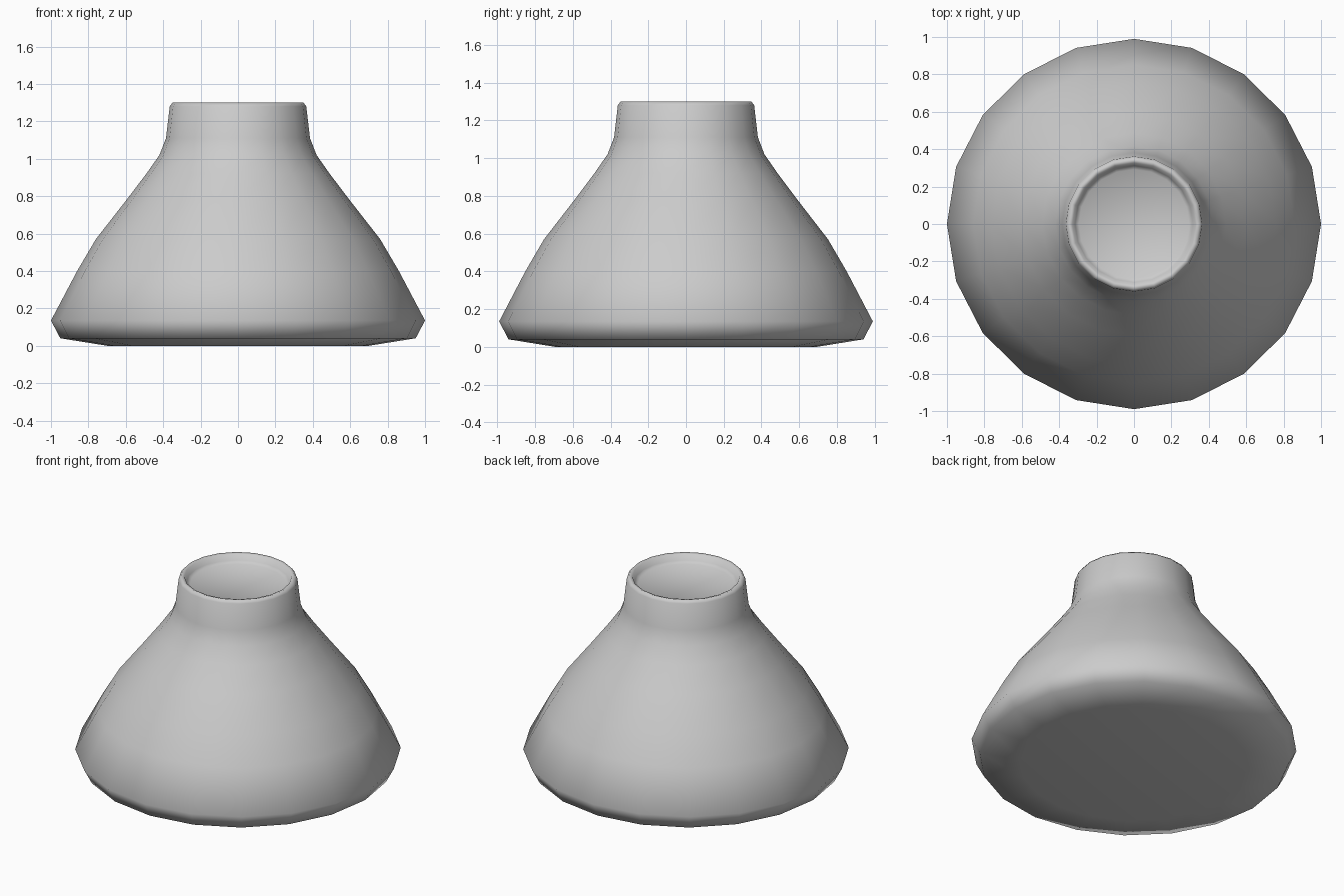
import bpy, bmesh, math
from mathutils import Matrix

if "Cube" in bpy.data.objects:
    bpy.data.objects.remove(bpy.data.objects["Cube"])

SIDES = 20

# radius, height: underside, flared body, neck, rolled rim and shallow recess
profile = [(0.70, 0.0), (0.95, 0.04), (1.0, 0.135), (0.86, 0.40),
           (0.76, 0.57), (0.60, 0.775), (0.49, 0.92), (0.42, 1.02),
           (0.385, 1.11), (0.365, 1.28), (0.35, 1.30), (0.33, 1.295),
           (0.315, 1.26), (0.295, 1.245)]

bm = bmesh.new()
rings = []
for r, z in profile:
    ring = []
    for i in range(SIDES):
        a = 2 * math.pi * i / SIDES
        ring.append(bm.verts.new((r * math.cos(a), 0.99 * r * math.sin(a), z)))
    rings.append(ring)

# side walls
for low, high in zip(rings, rings[1:]):
    for i in range(SIDES):
        j = (i + 1) % SIDES
        bm.faces.new((low[i], low[j], high[j], high[i]))

# closed base and recess floor
bm.faces.new(rings[0][::-1])
bm.faces.new(rings[-1])
bmesh.ops.recalc_face_normals(bm, faces=bm.faces)
for f in bm.faces:
    f.smooth = True

mesh = bpy.data.meshes.new("flared_vase")
bm.to_mesh(mesh)
bm.free()
vase = bpy.data.objects.new("flared_vase", mesh)
bpy.context.collection.objects.link(vase)
